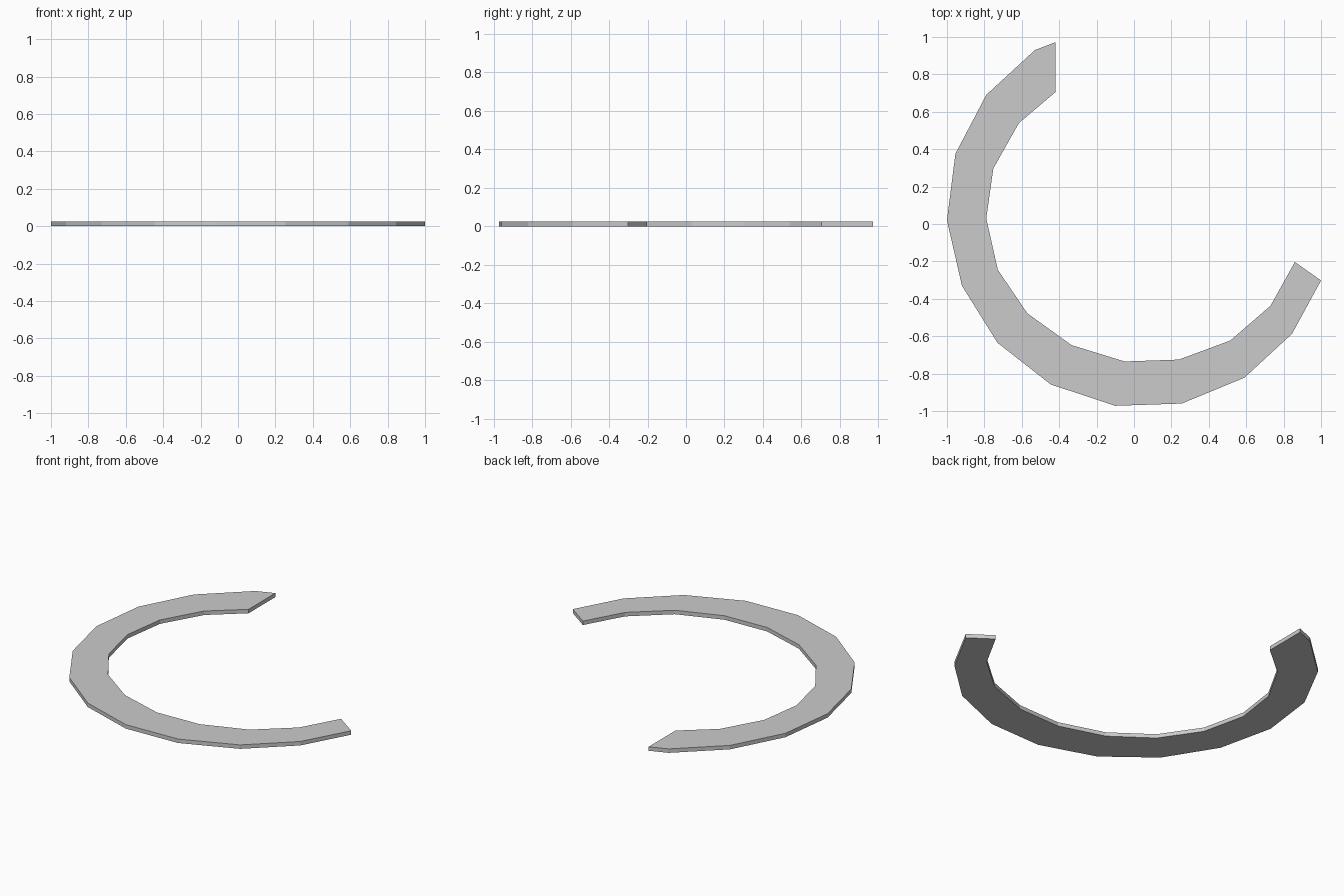
import bpy, bmesh

if "Cube" in bpy.data.objects:
    bpy.data.objects.remove(bpy.data.objects["Cube"])

HEIGHT = 0.025

# Outline of the open ring, both edges running from the top end to the right end
outer = [(-0.42, 0.972), (-0.53, 0.93), (-0.79, 0.69), (-0.955, 0.375), (-1.0, 0.02),
         (-0.92, -0.33), (-0.73, -0.635), (-0.445, -0.858), (-0.10, -0.972),
         (0.255, -0.96), (0.59, -0.822), (0.845, -0.587), (1.0, -0.302)]
inner = [(-0.42, 0.705), (-0.615, 0.54), (-0.752, 0.297), (-0.79, 0.03), (-0.728, -0.245),
         (-0.57, -0.478), (-0.333, -0.648), (-0.05, -0.735), (0.24, -0.725),
         (0.515, -0.623), (0.73, -0.437), (0.86, -0.203)]

bm = bmesh.new()
vo = [bm.verts.new((x, y, 0)) for x, y in outer]
vi = [bm.verts.new((x, y, 0)) for x, y in inner]

# Flat band: a triangle at the cut top end, then one quad per segment
bm.faces.new((vo[0], vo[1], vi[0]))
for k in range(len(vi) - 1):
    bm.faces.new((vo[k + 1], vo[k + 2], vi[k + 1], vi[k]))

# Thickness
ext = bmesh.ops.extrude_face_region(bm, geom=bm.faces[:])
top = [g for g in ext["geom"] if isinstance(g, bmesh.types.BMVert)]
bmesh.ops.translate(bm, verts=top, vec=(0, 0, HEIGHT))

# Merge coplanar faces so top and bottom are clean
bmesh.ops.recalc_face_normals(bm, faces=bm.faces[:])
mesh = bpy.data.meshes.new("open_ring")
bm.to_mesh(mesh)
bm.free()
bpy.context.collection.objects.link(bpy.data.objects.new("open_ring", mesh))
